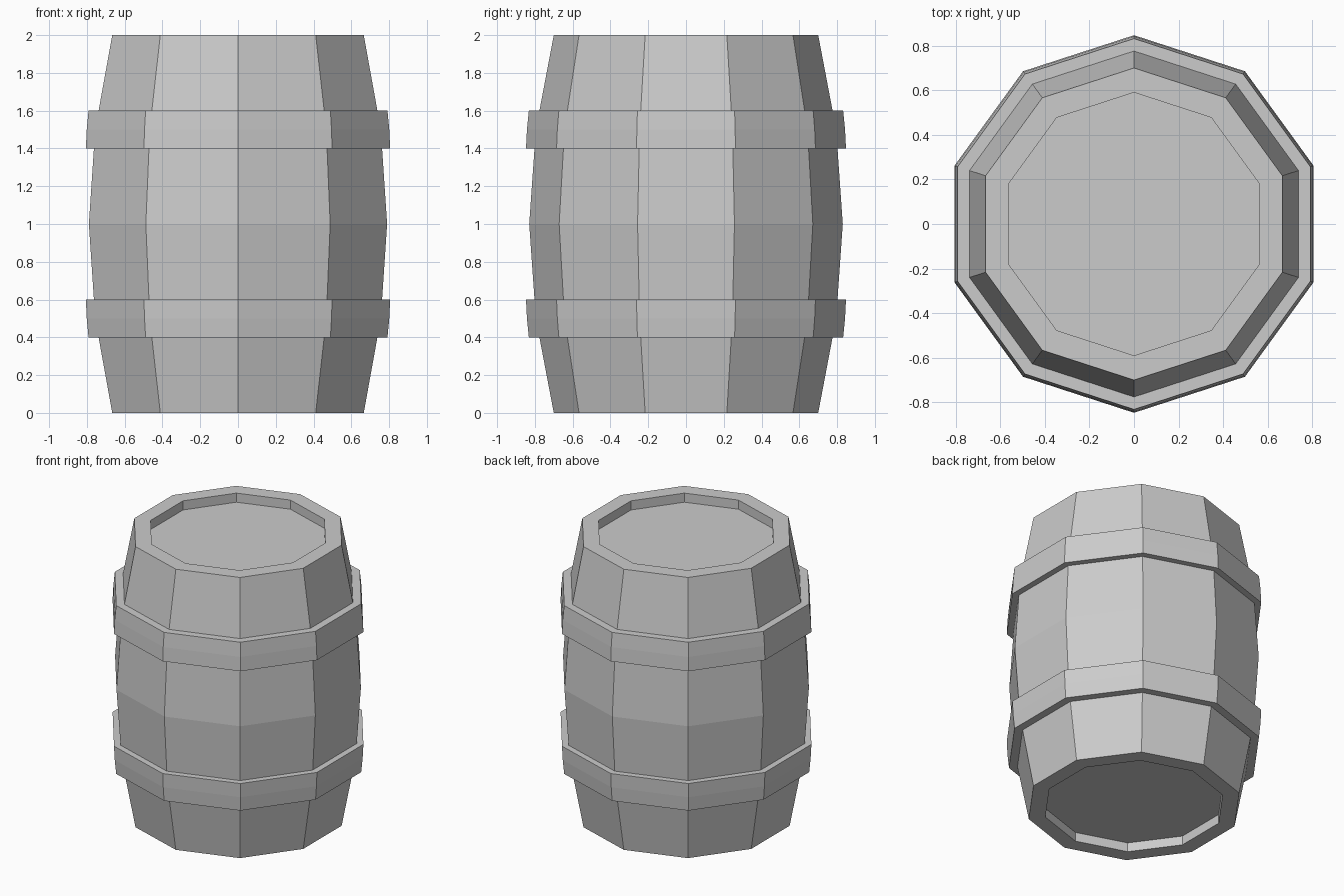
import bpy, bmesh, math

if "Cube" in bpy.data.objects:
    bpy.data.objects.remove(bpy.data.objects["Cube"])

SIDES = 10


def lathe(name, profile, closed=False):
    """Turn an (r, z) profile, listed bottom to top on its outside, into a ten-sided solid."""
    bm = bmesh.new()
    rings = []
    for r, z in profile:
        ring = []
        for i in range(SIDES):
            a = math.pi / 2 + 2 * math.pi * i / SIDES
            ring.append(bm.verts.new((r * math.cos(a), r * math.sin(a), z)))
        rings.append(ring)
    pairs = list(zip(rings, rings[1:]))
    if closed:
        pairs.append((rings[-1], rings[0]))
    else:
        bm.faces.new(rings[0][::-1])
        bm.faces.new(rings[-1])
    for lo, hi in pairs:
        for i in range(SIDES):
            j = (i + 1) % SIDES
            bm.faces.new((lo[i], lo[j], hi[j], hi[i]))
    bmesh.ops.recalc_face_normals(bm, faces=bm.faces)
    mesh = bpy.data.meshes.new(name)
    bm.to_mesh(mesh)
    bm.free()
    obj = bpy.data.objects.new(name, mesh)
    bpy.context.collection.objects.link(obj)
    return obj


# Bulging body with a recessed head at each end
lower = [(0.59, 0.065), (0.59, 0.0), (0.70, 0.0), (0.795, 0.5)]
upper = [(r, 2 - z) for r, z in reversed(lower)]
lathe("barrel_body", lower + [(0.83, 1.0)] + upper)

# Hoops, following the bulge of the body
hoop = [(0.76, 0.4), (0.832, 0.4), (0.842, 0.5), (0.847, 0.6), (0.76, 0.6)]
lathe("lower_hoop", hoop, closed=True)
lathe("upper_hoop", [(r, 2 - z) for r, z in reversed(hoop)], closed=True)
